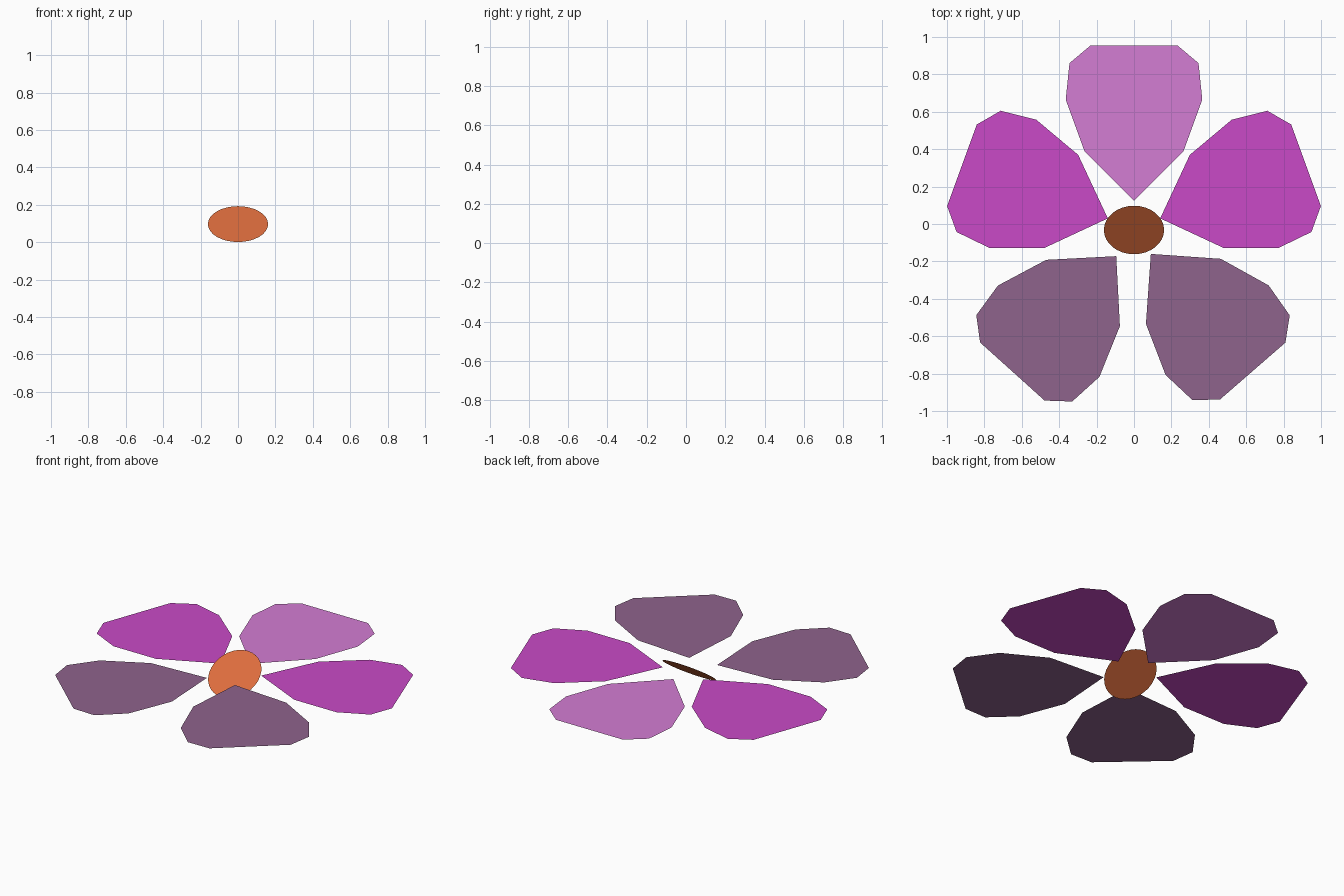
import bpy, bmesh
from math import radians

if "Cube" in bpy.data.objects:
    bpy.data.objects.remove(bpy.data.objects["Cube"])


def srgb(r, g, b):
    # display colour to linear colour
    lin = lambda c: c / 12.92 if c <= 0.04045 else ((c + 0.055) / 1.055) ** 2.4
    return (lin(r), lin(g), lin(b), 1)


def material(name, color):
    m = bpy.data.materials.new(name)
    m.diffuse_color = color
    m.use_nodes = True
    m.node_tree.nodes["Principled BSDF"].inputs["Base Color"].default_value = m.diffuse_color
    return m


def add_object(name, bm, mat, loc, rot):
    me = bpy.data.meshes.new(name)
    bm.to_mesh(me)
    bm.free()
    me.materials.append(mat)
    ob = bpy.data.objects.new(name, me)
    ob.location, ob.rotation_euler = loc, rot
    bpy.context.collection.objects.link(ob)
    return ob


pale = material("pale_pink", srgb(0.83, 0.49, 0.83))
magenta = material("magenta", srgb(0.79, 0.29, 0.78))
mauve = material("mauve", srgb(0.56, 0.39, 0.55))
orange = material("orange", srgb(0.87, 0.43, 0.24))

# Heart-shaped petal: right half of the outline, from the lobe down past the tip
half = [(0.105, 0.74), (0.232, 0.83), (0.345, 0.735), (0.365, 0.54), (0.265, 0.265)]
outline = ([(0, 0)] + half[::-1] + [(0, 0.67)] + [(-x, y) for x, y in half])


def petal(name, tip, angle, mat):
    bm = bmesh.new()
    face = bm.faces.new([bm.verts.new((x, y, 0)) for x, y in outline])
    bmesh.ops.triangulate(bm, faces=[face])
    add_object(name, bm, mat, (*tip, 0.101), (0, 0, radians(angle)))


# Five petals around the centre
petal("back_petal", (0, 0.125), 0, pale)
petal("right_petal", (0.14, 0.03), -70, magenta)
petal("left_petal", (-0.14, 0.03), 70, magenta)
petal("front_right_petal", (0.09, -0.16), -139, mauve)
petal("front_left_petal", (-0.095, -0.172), 138, mauve)

# Tilted flower centre disc
bm = bmesh.new()
bmesh.ops.create_circle(bm, cap_ends=True, segments=32, radius=0.161)
add_object("flower_centre", bm, orange, (0, -0.032, 0.097), (radians(36.5), 0, 0))
